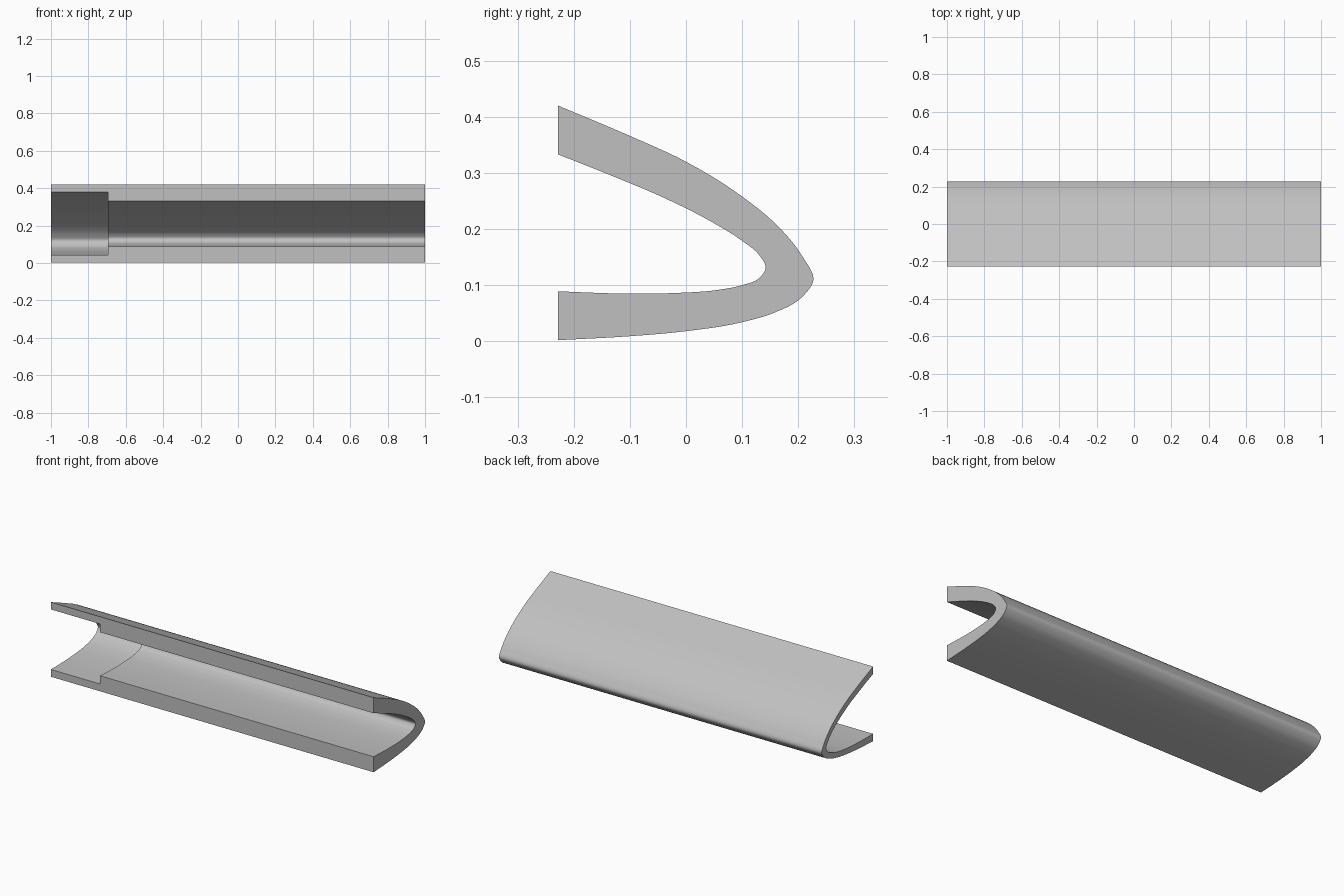
import bpy
import bmesh
import math
from mathutils import Vector

if "Cube" in bpy.data.objects:
    bpy.data.objects.remove(bpy.data.objects["Cube"], do_unlink=True)

# Matching outer and inner profile points (y, z), upper lip round to lower lip
OUTER = [(-.228, .42), (-.1, .366), (0, .32), (.1, .258), (.165, .204), (.207, .152),
         (.227, .109), (.205, .077), (.16, .052), (.1, .034), (0, .018), (-.1, .009), (-.228, .002)]
INNER = [(-.228, .333), (-.125, .292), (-.04, .256), (.047, .212), (.1, .179), (.131, .153),
         (.142, .131), (.131, .113), (.1, .1), (.06, .092), (-.02, .086), (-.11, .085), (-.228, .089)]
STEP_X = -0.695
SAMPLES = 6


def smooth_path(points):
    """Cubic curve through the points, with tangents weighted by spacing."""
    p = [Vector(q) for q in points]
    p = [2 * p[0] - p[1]] + p + [2 * p[-1] - p[-2]]
    path = []
    for a, b, c, d in zip(p, p[1:], p[2:], p[3:]):
        before, span, after = (b - a).length, (c - b).length, (d - c).length
        m0 = ((b - a) / before * span + (c - b) / span * before) / (before + span) * span
        m1 = ((c - b) / span * after + (d - c) / after * span) / (span + after) * span
        for i in range(SAMPLES):
            t = i / SAMPLES
            path.append(b * (2*t**3 - 3*t**2 + 1) + m0 * (t**3 - 2*t**2 + t)
                        + c * (3*t**2 - 2*t**3) + m1 * (t**3 - t**2))
    path.append(p[-2])
    return path


# Sweep the stepped wall section around the curved profile
bm = bmesh.new()
sections = []
for outer, inner in zip(smooth_path(OUTER), smooth_path(INNER)):
    thin = outer.lerp(inner, 0.47)
    wall = [(-1, outer), (1, outer), (1, inner), (STEP_X, inner), (STEP_X, thin), (-1, thin)]
    sections.append([bm.verts.new((x, q.x, q.y)) for x, q in wall])
for s, t in zip(sections, sections[1:]):
    for i in range(len(s)):
        j = (i + 1) % len(s)
        bm.faces.new((s[i], s[j], t[j], t[i]))

# Flat lips at the open front
bm.faces.new(sections[0])
bm.faces.new(sections[-1])
bmesh.ops.recalc_face_normals(bm, faces=bm.faces)

mesh = bpy.data.meshes.new("curved_edge_cover")
bm.to_mesh(mesh)
bm.free()
cover = bpy.data.objects.new("curved_edge_cover", mesh)
bpy.context.collection.objects.link(cover)

# Plain grey finish
grey = bpy.data.materials.new("light_grey")
grey.use_nodes = True
colour = (0.53, 0.53, 0.53, 1)
grey.diffuse_color = colour
grey.node_tree.nodes["Principled BSDF"].inputs["Base Color"].default_value = colour
mesh.materials.append(grey)

bpy.ops.object.select_all(action="DESELECT")
cover.select_set(True)
bpy.context.view_layer.objects.active = cover
bpy.ops.object.shade_smooth_by_angle(angle=math.radians(30))
